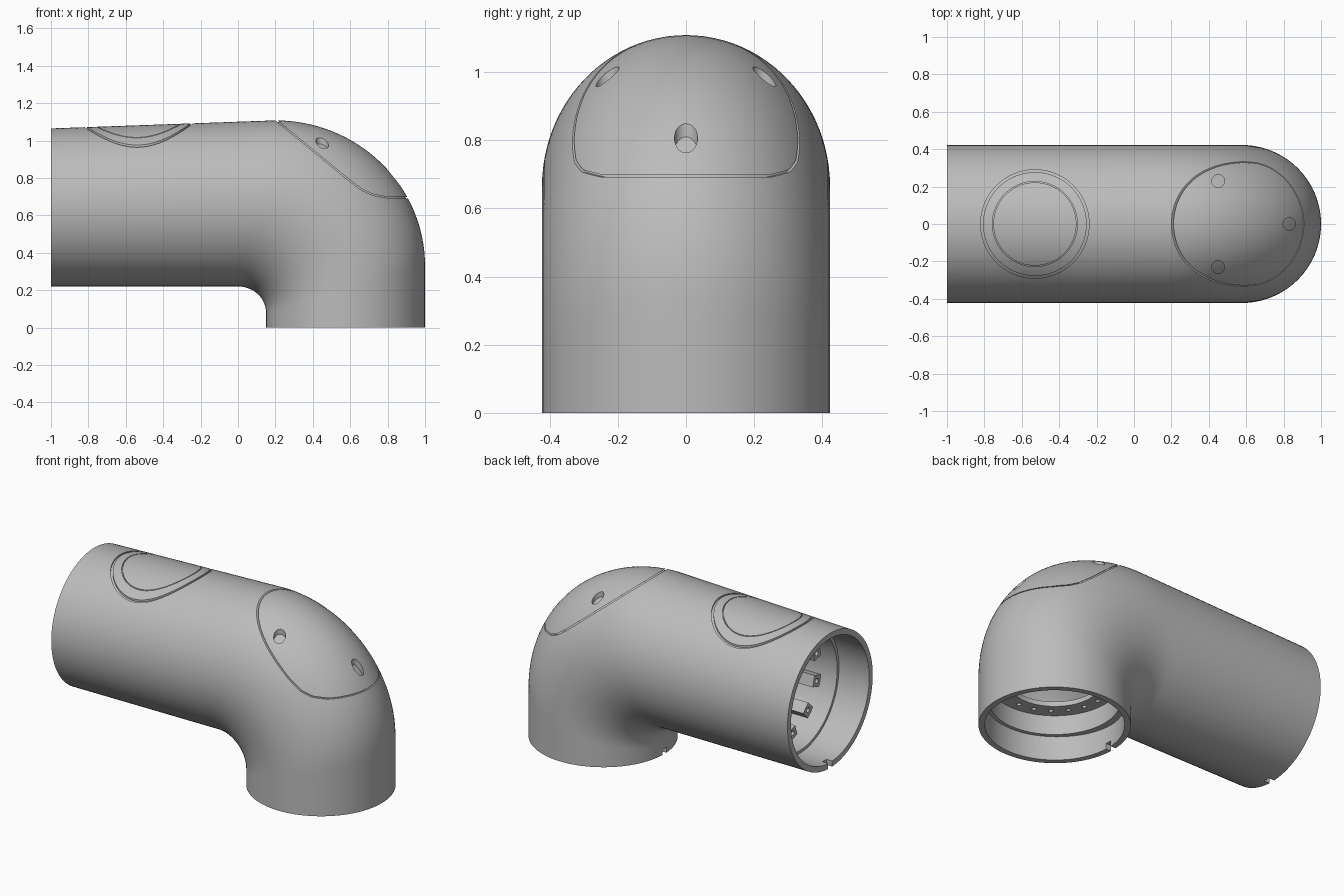
import bpy, bmesh
from math import sin, cos, pi, radians
from mathutils import Vector

cube = bpy.data.objects.get("Cube")
if cube:
    bpy.data.objects.remove(cube, do_unlink=True)

grey = bpy.data.materials.new("plain grey")
grey.use_nodes = True
COLOUR = (0.5, 0.5, 0.5, 1)
grey.diffuse_color = COLOUR
grey.node_tree.nodes["Principled BSDF"].inputs["Base Color"].default_value = COLOUR

RADIUS = 0.4225     # pipe radius
DROP_X = 0.575      # axis of the downward pipe
AXIS_Z = 0.643      # axis of the sideways pipe
SIDES = 96
parts = []


def skin(name, rings, closed=False):
    """Join equal rings of points into a tube, closed on itself or capped."""
    bm = bmesh.new()
    loops = [[bm.verts.new(p) for p in ring] for ring in rings]
    pairs = list(zip(loops, loops[1:]))
    if closed:
        pairs.append((loops[-1], loops[0]))
    else:
        bm.faces.new(loops[0])
        bm.faces.new(loops[-1])
    for a, b in pairs:
        n = len(a)
        for i in range(n):
            j = (i + 1) % n
            bm.faces.new((a[i], a[j], b[j], b[i]))
    bmesh.ops.recalc_face_normals(bm, faces=bm.faces)
    mesh = bpy.data.meshes.new(name)
    bm.to_mesh(mesh)
    bm.free()
    mesh.materials.append(grey)
    obj = bpy.data.objects.new(name, mesh)
    bpy.context.collection.objects.link(obj)
    return obj


def circle(r, pos, x=0, y=0, axis="z", n=SIDES):
    angles = [2 * pi * i / n for i in range(n)]
    if axis == "z":
        return [(x + r * cos(a), y + r * sin(a), pos) for a in angles]
    return [(pos, y + r * cos(a), x + r * sin(a)) for a in angles]


def collar(name, outer, inner, lo, hi, **kw):
    return skin(name, [circle(outer, lo, **kw), circle(outer, hi, **kw),
                       circle(inner, hi, **kw), circle(inner, lo, **kw)], True)


def rod(name, r, lo, hi, **kw):
    return skin(name, [circle(r, lo, **kw), circle(r, hi, **kw)])


def box(name, lo, hi):
    return skin(name, [[(x, lo[1], lo[2]), (x, hi[1], lo[2]),
                        (x, hi[1], hi[2]), (x, lo[1], hi[2])] for x in (lo[0], hi[0])])


def cut(target, cutter, keep=False):
    mod = target.modifiers.new("cut", "BOOLEAN")
    mod.operation = "DIFFERENCE"
    mod.solver = "EXACT"
    mod.object = cutter
    bpy.context.view_layer.objects.active = target
    bpy.ops.object.modifier_apply(modifier=mod.name)
    if not keep:
        bpy.data.objects.remove(cutter, do_unlink=True)


# Elbow stations: matching points on the outer and inner side of the bend
stations = []
for i in range(15):
    s = i / 14
    stations.append(((-1 + 1.2 * s, 1.065 + 0.043 * s), (-1 + s, 0.22)))
for i in range(1, 33):
    a = pi / 2 * (1 - i / 32)
    stations.append(((0.2 + 0.8 * cos(a), 0.33 + 0.778 * sin(a)),
                     (0.15 * cos(a), 0.08 + 0.14 * sin(a))))
for i in range(1, 6):
    s = 1 - i / 5
    stations.append(((1, 0.33 * s), (0.15, 0.08 * s)))


def elbow_rings(inset):
    rings = []
    for o, i in stations:
        o, i = Vector((o[0], 0, o[1])), Vector((i[0], 0, i[1]))
        mid, half = (o + i) / 2, (o - i).length / 2
        along = (o - i).normalized() * (half - inset)
        side = Vector((0, RADIUS - inset, 0))
        rings.append([mid + along * cos(2 * pi * k / SIDES) + side * sin(2 * pi * k / SIDES)
                      for k in range(SIDES)])
    return rings


# Hollow elbow housing
housing = skin("elbow_housing", elbow_rings(0) + elbow_rings(0.035)[::-1], True)
parts.append(housing)

# Shallow round cover seams on the sideways pipe and panel seam on the bend
groove_core = skin("groove_core", elbow_rings(0.009))
hole_core = skin("hole_core", elbow_rings(0.026))
seams = [collar("cover_seam", 0.29, 0.277, 0.8, 1.3, x=-0.53),
         collar("inner_cover_seam", 0.227, 0.222, 0.8, 1.3, x=-0.53)]
path = [(0.1, 1.19), (0.58, 0.795), (0.66, 0.735), (0.72, 0.707), (0.8, 0.692), (1.1, 0.69)]
outline = path + [(x + 0.004, z + 0.006) for x, z in reversed(path)]
seams.append(skin("panel_seam", [[(x, y, z) for x, z in outline] for y in (-0.6, 0.6)]))
for seam in seams:
    cut(seam, groove_core, keep=True)
    cut(housing, seam)

# Three screw holes in the bend panel
for x, y in ((0.45, 0.23), (0.45, -0.23), (0.83, 0)):
    hole = rod("screw_hole", 0.034, 0.6, 1.3, x=x, y=y, n=32)
    cut(hole, hole_core, keep=True)
    cut(housing, hole)
for core in (groove_core, hole_core):
    bpy.data.objects.remove(core, do_unlink=True)

# Locating notches in both rims
cut(housing, box("side_notch", (-1.1, -0.02, 0.15), (-0.96, 0.02, 0.3)))
cut(housing, box("bottom_notch", (0.1, -0.02, -0.1), (0.22, 0.02, 0.035)))

# Stepped collar and drilled flange inside the bottom opening
parts.append(collar("bottom_collar", 0.408, 0.365, 0.15, 0.275, x=DROP_X))
flange = collar("bottom_flange", 0.405, 0.26, 0.27, 0.3, x=DROP_X)
for k in range(20):
    a = 2 * pi * k / 20
    cut(flange, rod("bolt_hole", 0.013, 0.2, 0.4, x=DROP_X + 0.31 * cos(a),
                    y=0.31 * sin(a), n=16))
parts.append(flange)

# Stepped collar inside the side opening
parts.append(collar("side_collar", 0.402, 0.37, -0.79, -0.42, x=AXIS_Z, axis="x"))

# Ring of drilled mounting tabs on the side collar
tab = box("mounting_tab", (-0.06, -0.035, -0.385), (0.06, 0.035, -0.305))
cut(tab, rod("tab_hole", 0.015, -0.1, 0.1, x=-0.335, axis="x", n=16))
for k in range(12):
    copy = tab if k == 0 else bpy.data.objects.new("mounting_tab", tab.data)
    if k:
        bpy.context.collection.objects.link(copy)
    copy.location = (-0.62, 0, AXIS_Z)
    copy.rotation_euler = (2 * pi * (k + 0.5) / 12, 0, 0)
    parts.append(copy)

# Smooth shading with sharp edges kept
bpy.ops.object.select_all(action="DESELECT")
for part in parts:
    part.select_set(True)
bpy.context.view_layer.objects.active = housing
bpy.ops.object.shade_smooth_by_angle(angle=radians(30))
